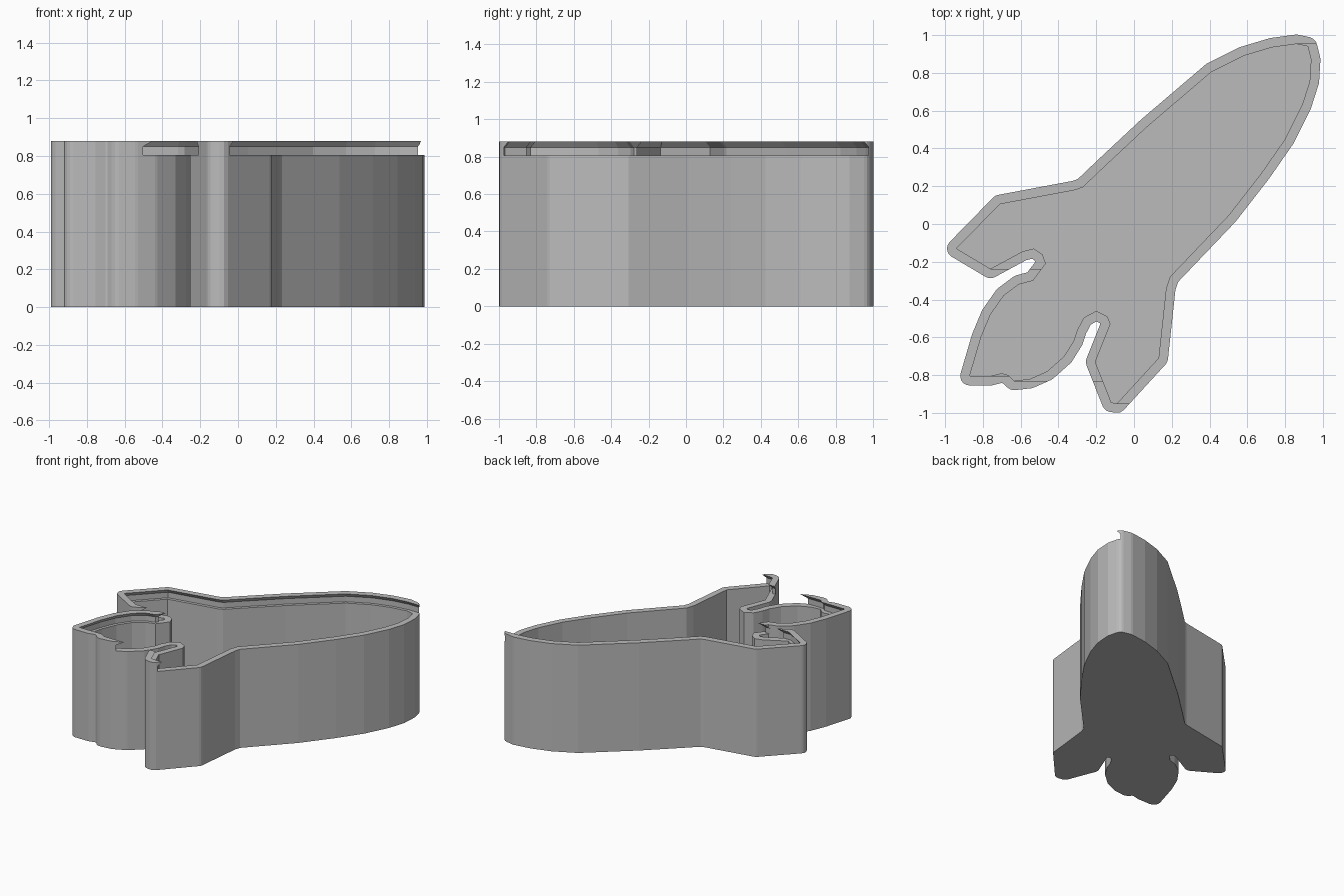
import bpy
import bmesh
import math
from mathutils import Vector

cube = bpy.data.objects.get("Cube")
if cube:
    bpy.data.objects.remove(cube, do_unlink=True)

WALL = 0.05
HEIGHT = 0.88
RAIL = 0.805
FLOOR = 0.05
GROOVE = 0.024

# Inner rocket outline in hundredths, counter-clockwise from the nose
left_hull = [(86, 95.3), (73, 93.5), (58, 89), (41, 80.5), (24, 66),
             (7, 51.5), (-16, 30), (-27, 19.5), (-31, 18)]
left_fin = [(-71, 10.5), (-94, -13), (-76, -23.7)]
left_slot = [(-59, -14.5), (-53, -13), (-48.5, -16), (-46.7, -21)]
flame = [(-53.5, -30), (-61, -32), (-69, -38), (-76, -48), (-81, -60),
         (-87, -80.5), (-76, -80.5), (-70, -79), (-66.5, -80), (-63.5, -83),
         (-55, -82), (-46, -78), (-37, -70), (-32, -62)]
right_slot = [(-30, -56), (-26.5, -49.5), (-20, -46), (-14, -49), (-12.5, -53)]
right_fin = [(-20.5, -73), (-12, -94.5), (-9, -95), (13, -71)]
right_hull = [(17, -34), (19, -28), (50, 4.5), (67.5, 27), (80, 45),
              (89, 63), (93, 75.5), (93.7, 87), (92, 94)]

inner = [Vector(p) / 100 for p in left_hull + left_fin + left_slot + flame
         + right_slot + right_fin + right_hull]


def offset(points, dist, rounded=False):
    """Move a counter-clockwise outline outward, rounding convex corners if asked."""
    result = []
    for i, p in enumerate(points):
        a = (p - points[i - 1]).normalized()
        b = (points[(i + 1) % len(points)] - p).normalized()
        na, nb = Vector((a.y, -a.x)), Vector((b.y, -b.x))
        turn = math.atan2(a.x * b.y - a.y * b.x, a.dot(b))
        if rounded and turn > 0.3:
            steps = max(1, round(turn / 0.4))
            start = math.atan2(na.y, na.x)
            for k in range(steps + 1):
                t = start + turn * k / steps
                result.append(p + dist * Vector((math.cos(t), math.sin(t))))
        else:
            result.append(p + (na + nb) * dist / (1 + na.dot(nb)))
    return result


def sweep_right(points):
    """Outline of the area covered when the shape slides out towards +x."""
    chain = [points[0]]
    low = points[0].y
    for a, b in zip(points, points[1:]):
        if b.y < low - 0.0001:
            if a.y > low + 0.0001:
                chain.append(a.lerp(b, (a.y - low) / (a.y - b.y)))
            chain.append(b)
            low = b.y
    return chain + [Vector((3, low)), Vector((3, points[0].y))]


def loft(name, rings):
    """Solid through equal-sized outlines, given as (outline, height) pairs."""
    bm = bmesh.new()
    loops = [[bm.verts.new((p.x, p.y, z)) for p in outline] for outline, z in rings]
    bm.faces.new(loops[0][::-1])
    bm.faces.new(loops[-1])
    n = len(loops[0])
    for lower, upper in zip(loops, loops[1:]):
        for i in range(n):
            j = (i + 1) % n
            bm.faces.new((lower[i], lower[j], upper[j], upper[i]))
    mesh = bpy.data.meshes.new(name)
    bm.to_mesh(mesh)
    bm.free()
    obj = bpy.data.objects.new(name, mesh)
    bpy.context.scene.collection.objects.link(obj)
    return obj


# Box body with a rounded outer wall
outer = offset(inner, WALL, rounded=True)
box = loft("rocket_box", [(outer, 0), (outer, HEIGHT)])

# Undercut lid slot open to the right, then the cavity below it
slot = sweep_right(inner)
wide = offset(slot, GROOVE)
over = offset(slot, -GROOVE / 3)
lid_slot = loft("lid_slot_cutter",
                [(wide, RAIL), (wide, HEIGHT - 0.03), (over, HEIGHT + 0.01)])
cavity = loft("cavity_cutter", [(inner, FLOOR), (inner, RAIL + 0.02)])
cutters = (lid_slot, cavity)
for cutter in cutters:
    cutter.hide_render = True
    mod = box.modifiers.new(cutter.name, "BOOLEAN")
    mod.operation = "DIFFERENCE"
    mod.object = cutter

# Bake the cuts with the first solver that carves both
carved = len(box.data.vertices) + len(cavity.data.vertices)
for solver in ("MANIFOLD", "EXACT", "FLOAT"):
    for mod in box.modifiers:
        mod.solver = solver
    bpy.context.view_layer.update()
    graph = bpy.context.evaluated_depsgraph_get()
    cut_mesh = bpy.data.meshes.new_from_object(box.evaluated_get(graph))
    if len(cut_mesh.vertices) > carved:
        break
box.modifiers.clear()
box.data = cut_mesh
for cutter in cutters:
    bpy.data.objects.remove(cutter, do_unlink=True)

# Plain grey plastic
grey = bpy.data.materials.new("grey_plastic")
grey.use_nodes = True
colour = (0.5, 0.5, 0.5, 1)
grey.diffuse_color = colour
grey.node_tree.nodes["Principled BSDF"].inputs["Base Color"].default_value = colour
box.data.materials.clear()
box.data.materials.append(grey)
